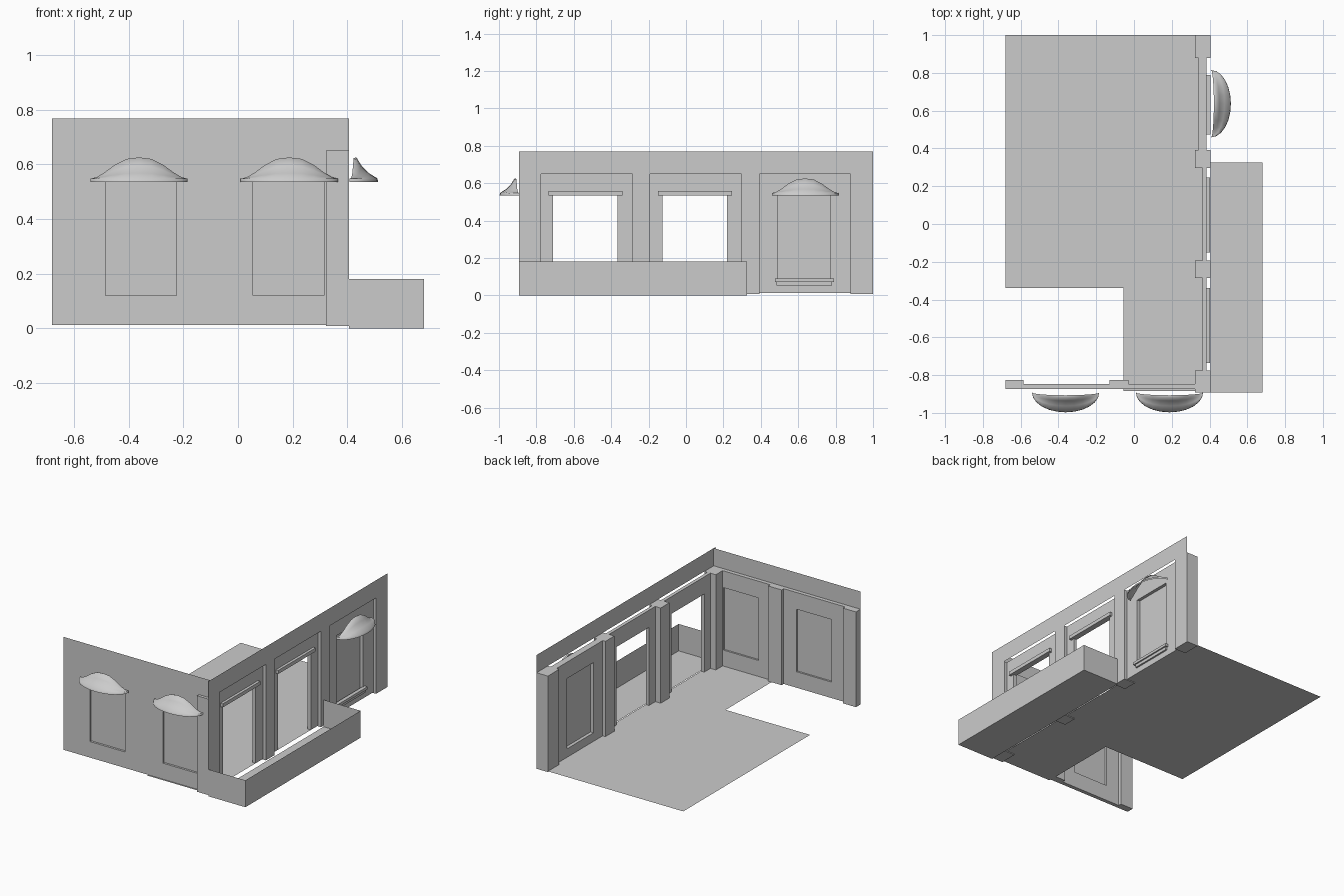
import bpy, bmesh
from math import sin, cos, pi

if "Cube" in bpy.data.objects:
    bpy.data.objects.remove(bpy.data.objects["Cube"])

FLOOR, TOP, LEDGE = 0.013, 0.768, 0.65
FRONT, RIGHT = -0.873, 0.406

def finish(name, bm):
    me = bpy.data.meshes.new(name)
    bm.to_mesh(me)
    bm.free()
    ob = bpy.data.objects.new(name, me)
    bpy.context.collection.objects.link(ob)
    return ob

def slab(name, axis, d0, d1, us, vs, skip=()):
    """Grid of cells across one axis, minus skipped cells, thickened from d0 to d1."""
    def co(u, v):
        return {'x': (d0, u, v), 'y': (u, d0, v), 'z': (u, v, d0)}[axis]
    bm = bmesh.new()
    g = [[bm.verts.new(co(u, v)) for v in vs] for u in us]
    for i in range(len(us) - 1):
        for j in range(len(vs) - 1):
            if (i, j) not in skip:
                bm.faces.new((g[i][j], g[i + 1][j], g[i + 1][j + 1], g[i][j + 1]))
    bmesh.ops.delete(bm, geom=[v for v in bm.verts if not v.link_faces], context='VERTS')
    if d1 != d0:
        k = 'xyz'.index(axis)
        old = bm.faces[:]
        r = bmesh.ops.extrude_face_region(bm, geom=old, use_keep_orig=True)
        for v in r['geom']:
            if isinstance(v, bmesh.types.BMVert):
                v.co[k] = d1
        bmesh.ops.recalc_face_normals(bm, faces=bm.faces)
    return finish(name, bm)

def box(name, x0, x1, y0, y1, z0, z1):
    return slab(name, 'z', z0, z1, (x0, x1), (y0, y1))

# L-shaped floor
slab("floor", 'z', FLOOR, FLOOR, (-0.68, -0.055, 0.385), (-0.885, -0.34, 1.0), {(0, 0)})

# Terrace: open tray with three low parapets
TX, TY0, TY1, TZ = 0.68, -0.893, 0.325, 0.18
slab("terrace_floor", 'z', 0, 0, (RIGHT, TX), (TY0, TY1))
slab("terrace_parapet_side", 'x', TX, TX, (TY0, TY1), (0, TZ))
for n, y in (("front", TY0), ("back", TY1)):
    slab("terrace_parapet_" + n, 'y', y, y, (RIGHT, TX), (0, TZ))

# Front wall with two window recesses
slab("front_wall", 'y', FRONT, -0.847, (-0.68, -0.485, -0.225, 0.055, 0.315, 0.38),
     (FLOOR, 0.12, 0.538, LEDGE), {(1, 1), (3, 1)})
slab("front_upper_band", 'y', FRONT, FRONT, (-0.68, RIGHT), (LEDGE, TOP))
for i, x in enumerate((-0.485, 0.055)):
    slab(f"front_window_pane_{i}", 'y', -0.859, -0.859, (x, x + 0.26), (0.12, 0.538))

# Posts on the front wall
for i, (x0, x1) in enumerate(((-0.68, -0.585), (-0.13, -0.03))):
    box(f"front_post_{i}", x0, x1, -0.847, -0.825, FLOOR, LEDGE)

# Posts of the right wall, with the upper band above them
for i, (y0, y1) in enumerate(((-0.893, -0.775), (-0.285, -0.192), (0.297, 0.392), (0.88, 1.0))):
    box(f"right_post_{i}", 0.322, RIGHT, y0, y1, 0.008, LEDGE)
slab("right_upper_band", 'x', RIGHT, RIGHT, (TY0, 1.0), (LEDGE, TOP))

# Two door panels with lintels
for i, (y0, a, b, y1) in enumerate(((-0.775, -0.71, -0.365, -0.285), (-0.192, -0.125, 0.22, 0.297))):
    slab(f"door_panel_{i}", 'x', 0.362, 0.385, (y0, a, b, y1), (FLOOR, 0.535, LEDGE), {(1, 0)})
    box(f"door_lintel_{i}", 0.385, 0.403, a - 0.025, b + 0.025, 0.533, 0.557)

# Side window panel, pane and stepped sill
slab("side_window_panel", 'x', 0.342, 0.385, (0.392, 0.49, 0.77, 0.88),
     (FLOOR, 0.07, 0.54, LEDGE), {(1, 1)})
slab("side_window_pane", 'x', 0.364, 0.364, (0.49, 0.77), (0.07, 0.54))
box("side_window_sill_lower", 0.38, 0.396, 0.485, 0.78, 0.052, 0.072)
box("side_window_sill_upper", 0.38, 0.405, 0.475, 0.79, 0.072, 0.09)

# Curved awnings: lofted half shells, open at the back
def awning(name, x, y, rot):
    bm = bmesh.new()
    n, w, d = 12, 0.178, 0.105
    rows = []
    # depth fraction and height fraction of each row from rim to ridge
    for f, h in ((1.0, None), (0.97, 0.0), (0.68, 0.25), (0.42, 0.6), (0.24, 1.0), (0.14, 0.97)):
        row = []
        for i in range(n + 1):
            a = pi * i / n
            u = abs(cos(a))
            swell = (1 + cos(pi * u ** 1.3)) / 2
            z = 0.535 if h is None else 0.548 + 0.077 * h * swell
            row.append(bm.verts.new((w * cos(a), -d * f * sin(a) - 0.002, z)))
        rows.append(row)
    for r, s in zip(rows, rows[1:]):
        for i in range(n):
            bm.faces.new((r[i + 1], r[i], s[i], s[i + 1]))
    bmesh.ops.remove_doubles(bm, verts=bm.verts, dist=0.0005)
    for f in bm.faces:
        f.smooth = True
    ob = finish(name, bm)
    ob.location = (x, y, 0)
    ob.rotation_euler = (0, 0, rot)

awning("front_awning_left", -0.362, -0.89, 0)
awning("front_awning_right", 0.188, -0.89, 0)
awning("side_awning", RIGHT, 0.637, pi / 2)
